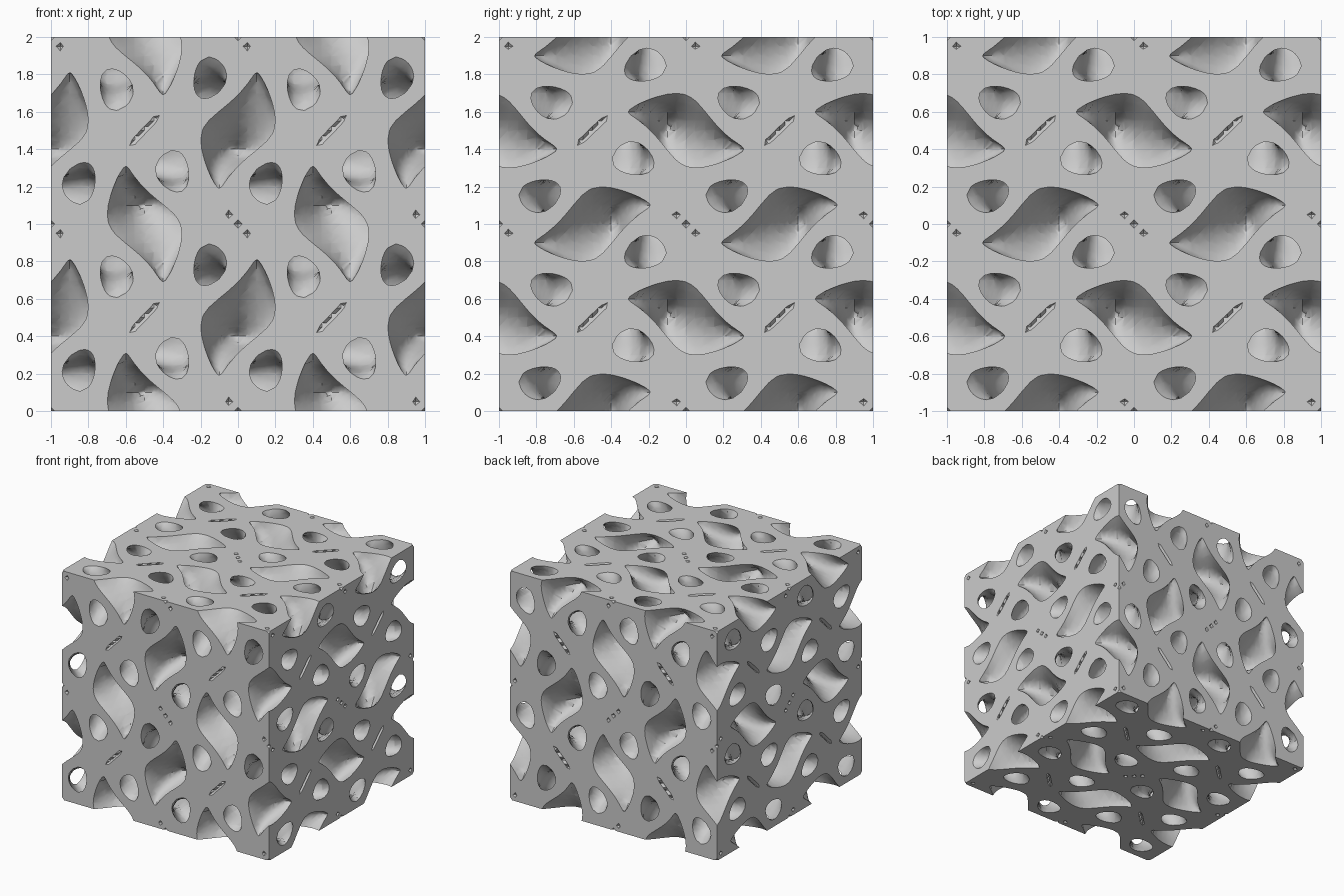
import bpy, bmesh
from math import sin, cos, tau
from mathutils import Matrix, Vector

if "Cube" in bpy.data.objects:
    bpy.data.objects.remove(bpy.data.objects["Cube"])

N = 20          # grid steps per repeating cell
WALL = 0.78     # the wall is solid where |field| < WALL


def field(p):
    """Periodic field, unchanged when x, y and z are cycled."""
    s = [sin(tau * c) for c in p]
    c = [cos(tau * q) for q in p]
    d = [cos(2 * tau * q) for q in p]
    f = c[0] * c[1] * c[2]
    for i in range(3):
        j, k = (i + 1) % 3, (i + 2) % 3
        f += 2.2 * s[i] * s[j] * c[j] * c[k] - 0.2 * d[i] * d[j] - 0.4 * d[i]
    return f


R = range(N + 1)
value = {(i, j, k): field((i / N, j / N, k / N)) for i in R for j in R for k in R}
crossings = {}


def point(n):
    return tuple(q / N for q in n)


def solid(n, side):
    return side * value[n] < WALL


def crossing(a, b, side):
    """Point on grid edge a-b where side * field equals WALL."""
    key = (min(a, b), max(a, b), side)
    if key not in crossings:
        lo, hi = Vector(point(key[0])), Vector(point(key[1]))
        low_solid = solid(key[0], side)
        for _ in range(9):
            mid = (lo + hi) / 2
            if (side * field(mid) < WALL) == low_solid:
                lo = mid
            else:
                hi = mid
        crossings[key] = tuple((lo + hi) / 2)
    return crossings[key]


def wall_polygon(tet, side):
    """Piece of the wall surface inside one tetrahedron, facing out of the solid."""
    ins = [n for n in tet if solid(n, side)]
    out = [n for n in tet if not solid(n, side)]
    if not ins or not out:
        return None
    if len(ins) == 2:
        (a, b), (c, d) = ins, out
        poly = [crossing(a, c, side), crossing(a, d, side),
                crossing(b, d, side), crossing(b, c, side)]
    else:
        poly = [crossing(a, b, side) for a in ins for b in out]
    p = [Vector(q) for q in poly]
    normal = (p[1] - p[0]).cross(p[2] - p[0])
    if len(p) == 4:
        normal = (p[2] - p[0]).cross(p[3] - p[1])
    away = Vector(out[0]) - Vector(ins[0])
    return poly if normal.dot(away) > 0 else poly[::-1]


def cap_polygon(tri):
    """Part of a boundary triangle that lies in the solid."""
    poly = []
    for a, b in zip(tri, tri[1:] + tri[:1]):
        if abs(value[a]) < WALL:
            poly.append(point(a))
        for side in ((-1, 1) if value[b] > value[a] else (1, -1)):
            if solid(a, side) != solid(b, side):
                poly.append(crossing(a, b, side))
    return poly


def make_mesh(name, polys):
    index = {}
    faces = [[index.setdefault(p, len(index)) for p in poly] for poly in polys]
    me = bpy.data.meshes.new(name)
    me.from_pydata(list(index), [], faces)
    return me


# Inner walls of one repeating cell: each grid box split into six tetrahedra
orders = [(a, b, 3 - a - b) for a in range(3) for b in range(3) if a != b]
walls = []
for i in range(N):
    for j in range(N):
        for k in range(N):
            for order in orders:
                n = [i, j, k]
                tet = [tuple(n)]
                for axis in order:
                    n[axis] += 1
                    tet.append(tuple(n))
                for side in (-1, 1):
                    poly = wall_polygon(tet, side)
                    if poly:
                        walls.append(poly)
cell = make_mesh("wall_cell", walls)

# Flat pierced tile for the outer faces
caps = []
for i in range(N):
    for j in range(N):
        a, b, c, d = (i, j, 0), (i + 1, j, 0), (i + 1, j + 1, 0), (i, j + 1, 0)
        for tri in ([a, b, c], [a, c, d]):
            poly = cap_polygon(tri)
            if len(poly) > 2:
                caps.append(poly)
tile = make_mesh("face_tile", caps)

# Repeat the cell and the tiles over the cube
bm = bmesh.new()


def place(source, matrix, flip=False):
    me = source.copy()
    me.transform(Matrix.Translation((0, 0, 1)) @ matrix)
    if flip:
        me.flip_normals()
    bm.from_mesh(me)
    bpy.data.meshes.remove(me)


cycle = Matrix(((0, 0, 1), (1, 0, 0), (0, 1, 0))).to_4x4()
turns = [Matrix.Identity(4), cycle, cycle @ cycle]
for x in (-1, 0):
    for y in (-1, 0):
        for z in (-1, 0):
            place(cell, Matrix.Translation((x, y, z)))
        for turn in turns:
            for h in (-1, 1):
                place(tile, turn @ Matrix.Translation((x, y, h)), h < 0)
bmesh.ops.remove_doubles(bm, verts=bm.verts, dist=0.0002)

mesh = bpy.data.meshes.new("porous_cube")
bm.to_mesh(mesh)
bm.free()
bpy.data.meshes.remove(cell)
bpy.data.meshes.remove(tile)

grey = bpy.data.materials.new("plain_grey")
grey.use_nodes = True
grey.diffuse_color = (0.6, 0.6, 0.6, 1)
grey.node_tree.nodes["Principled BSDF"].inputs["Base Color"].default_value = (0.6, 0.6, 0.6, 1)
mesh.materials.append(grey)

cube = bpy.data.objects.new("porous_cube", mesh)
bpy.context.collection.objects.link(cube)
bpy.context.view_layer.objects.active = cube
cube.select_set(True)
bpy.ops.object.shade_smooth_by_angle(angle=0.6)
